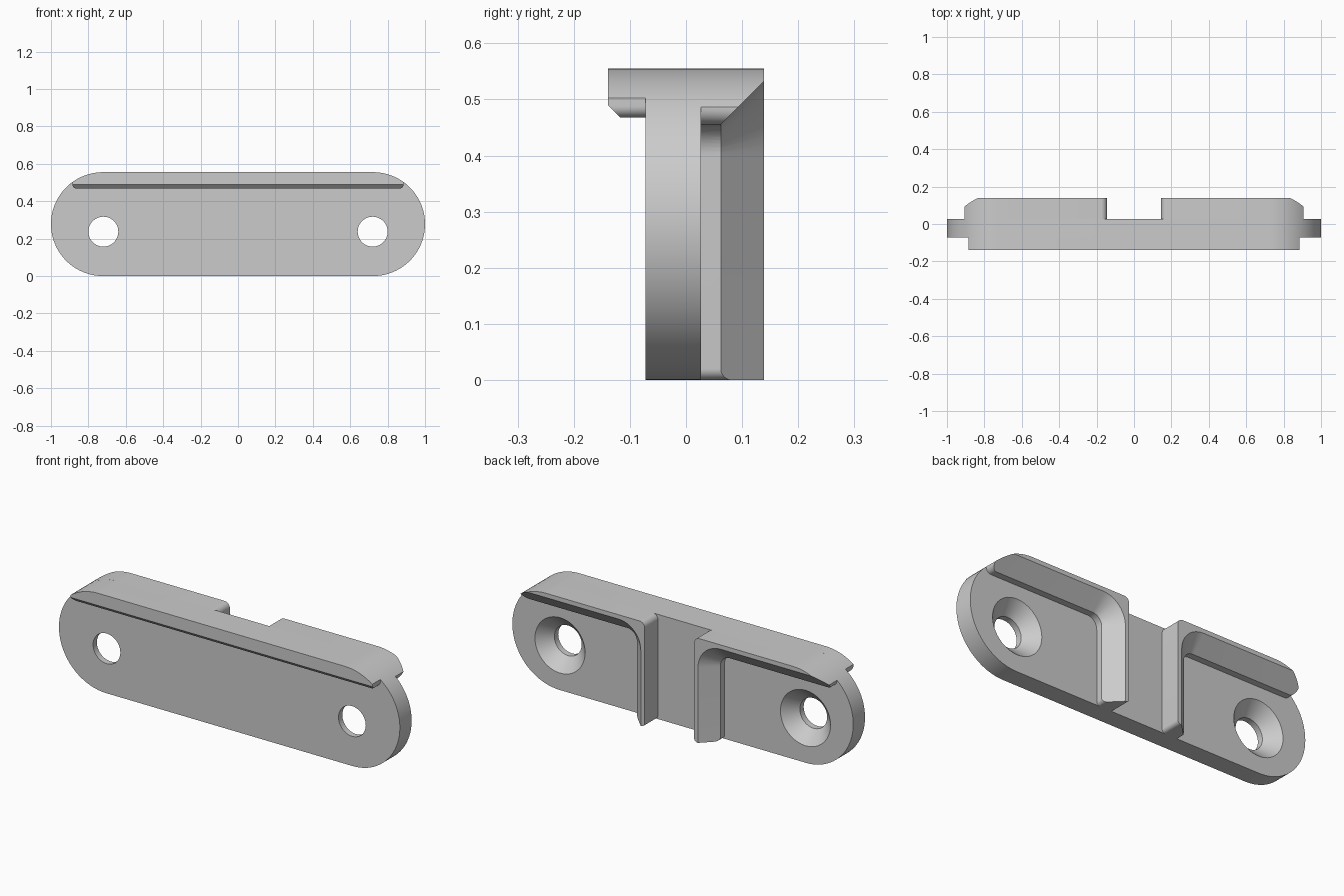
import bpy, bmesh, math
from mathutils import Vector

if "Cube" in bpy.data.objects:
    bpy.data.objects.remove(bpy.data.objects["Cube"])

R = 0.2775            # end radius of the plate
CX = 0.7225           # centre of the rounded ends
BACK, FRONT = 0.027, -0.072

grey = bpy.data.materials.new("plain grey")
grey.diffuse_color = (0.6, 0.6, 0.6, 1)
grey.use_nodes = True
grey.node_tree.nodes["Principled BSDF"].inputs["Base Color"].default_value = grey.diffuse_color


def arc(cx, cz, r, a0, a1, n=8):
    return [(cx + r * math.cos(math.radians(a0 + (a1 - a0) * i / n)),
             cz + r * math.sin(math.radians(a0 + (a1 - a0) * i / n))) for i in range(n + 1)]


def end_arc(x):
    """Part of the plate's rounded end from a given x up to the top."""
    return arc(CX, R, R, math.degrees(math.acos((x - CX) / R)), 90, 16)


def loft(name, levels, side=1):
    """Solid through XZ outlines at given y levels, mirrored when side is -1."""
    bm = bmesh.new()
    rings = [[bm.verts.new((side * x, y, z)) for x, z in pts] for y, pts in levels]
    n = len(rings[0])
    for a, b in zip(rings, rings[1:]):
        for i in range(n):
            bm.faces.new((a[i], a[(i + 1) % n], b[(i + 1) % n], b[i]))
    bm.faces.new(rings[0][::-1])
    bm.faces.new(rings[-1])
    bmesh.ops.recalc_face_normals(bm, faces=bm.faces[:])
    me = bpy.data.meshes.new(name)
    bm.to_mesh(me)
    bm.free()
    ob = bpy.data.objects.new(name, me)
    bpy.context.collection.objects.link(ob)
    me.materials.append(grey)
    return ob


def activate(ob):
    bpy.ops.object.select_all(action='DESELECT')
    ob.select_set(True)
    bpy.context.view_layer.objects.active = ob


def cut(ob, cutter):
    cutter.hide_render = True
    activate(ob)
    mod = ob.modifiers.new("cut", 'BOOLEAN')
    mod.operation = 'DIFFERENCE'
    mod.solver = 'EXACT'
    mod.object = cutter
    bpy.ops.object.modifier_apply(modifier=mod.name)
    bpy.data.objects.remove(cutter)


def smooth(ob):
    activate(ob)
    bpy.ops.object.shade_smooth_by_angle(angle=math.radians(25))


# Base plate with two countersunk screw holes
stadium = arc(CX, R, R, -90, 90, 40) + arc(-CX, R, R, 90, 270, 40)
plate = loft("base_plate", [(FRONT, stadium), (BACK, stadium)])
for side in (1, -1):
    hole = [(y, arc(0.72, 0.237, r, 0, 360, 48)[:-1])
            for y, r in ((-0.1, 0.08), (-0.04, 0.08), (0.05, 0.17))]
    cut(plate, loft("screw_hole_cutter", hole, side))
smooth(plate)

# Front lip with a chamfered lower edge
half = arc(0.865, 0.488, 0.02, -90, 0) + end_arc(0.885)
outline = half + [(-x, z) for x, z in reversed(half)]
lip = loft("front_lip", [(-0.139, outline), (FRONT, outline)])
bm = bmesh.new()
bm.from_mesh(lip.data)
res = bmesh.ops.bisect_plane(bm, geom=bm.verts[:] + bm.edges[:] + bm.faces[:],
                             plane_co=Vector((0, -0.139, 0.49)),
                             plane_no=Vector((0, -1, -1)), clear_outer=True)
bmesh.ops.holes_fill(bm, edges=[e for e in bm.edges if e.is_boundary])
bmesh.ops.recalc_face_normals(bm, faces=bm.faces[:])
bm.to_mesh(lip.data)
bm.free()
smooth(lip)

# Back brackets: a top ledge joined to an upright rib, inner side sloped
bracket = (arc(0.165, 0.02, 0.02, 180, 270) + arc(0.225, 0.02, 0.02, 270, 360)
           + arc(0.30, 0.40, 0.055, 180, 90, 12)
           + arc(0.875, 0.485, 0.03, -90, 0) + end_arc(0.905)
           + arc(0.175, 0.525, 0.03, 90, 180))


def slope_outline(d):
    return (arc(0.30, 0.40, 0.055 + d, 180, 90, 12)
            + [(1.2, 0.455 + d), (1.2, -0.2), (0.245 - d, -0.2)])


for side, label in ((1, "right"), (-1, "left")):
    ob = loft(label + "_back_bracket", [(BACK, bracket), (0.139, bracket)], side)
    cut(ob, loft("slope_cutter", [(0.05, slope_outline(-0.012)),
                                  (0.15, slope_outline(0.088))], side))
    smooth(ob)
